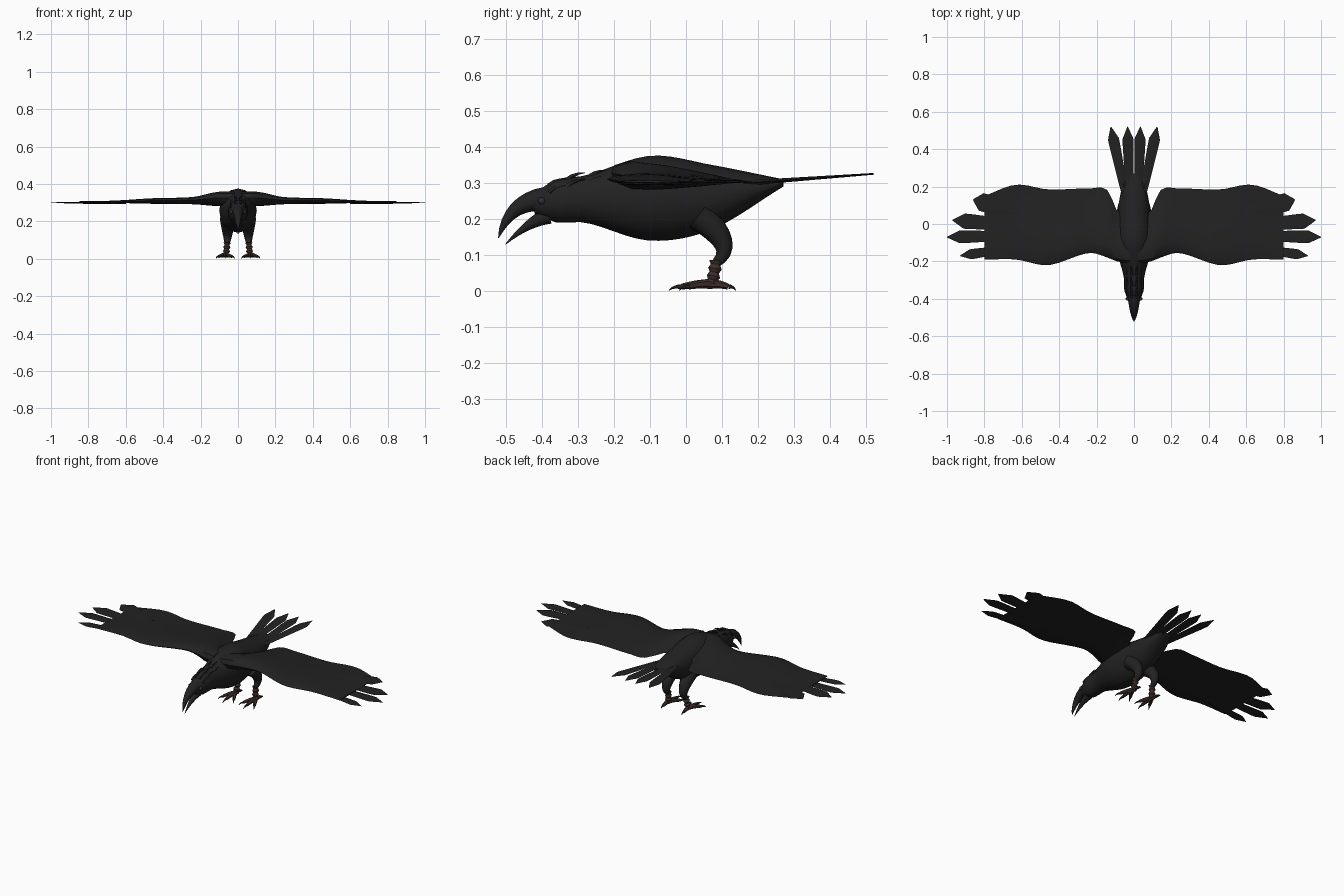
import bpy
import bmesh
from math import cos, sin, tau, radians
from mathutils import Vector

if "Cube" in bpy.data.objects:
    bpy.data.objects.remove(bpy.data.objects["Cube"])


def material(name, red, green, blue):
    mat = bpy.data.materials.new(name)
    mat.use_nodes = True
    mat.diffuse_color = (red, green, blue, 1)
    shader = mat.node_tree.nodes["Principled BSDF"]
    shader.inputs["Base Color"].default_value = mat.diffuse_color
    shader.inputs["Roughness"].default_value = .8
    return mat


BLACK = material("feather black", .016, .016, .016)
BROWN = material("leg brown", .05, .03, .025)
CLAW = material("claw dark brown", .025, .02, .015)
EYE = material("eye grey", .03, .03, .03)


def finish(name, bm, mat, mirror, angle):
    bmesh.ops.recalc_face_normals(bm, faces=bm.faces)
    mesh = bpy.data.meshes.new(name)
    bm.to_mesh(mesh)
    bm.free()
    mesh.materials.append(mat)
    obj = bpy.data.objects.new(name, mesh)
    bpy.context.collection.objects.link(obj)
    bpy.ops.object.select_all(action="DESELECT")
    obj.select_set(True)
    bpy.context.view_layer.objects.active = obj
    bpy.ops.object.shade_smooth_by_angle(angle=radians(angle))
    if mirror:
        obj.modifiers.new("both sides", "MIRROR")


def loft(name, rings, mat, mirror=True, angle=50):
    """Skin a row of equal closed rings and cap both ends."""
    bm = bmesh.new()
    rows = [[bm.verts.new(point) for point in ring] for ring in rings]
    for near, far in zip(rows, rows[1:]):
        for i in range(len(near)):
            bm.faces.new((near[i - 1], near[i], far[i], far[i - 1]))
    bm.faces.new(rows[0])
    bm.faces.new(rows[-1])
    finish(name, bm, mat, mirror, angle)


def steps(count):
    return [i / count for i in range(count + 1)]


def turns(sides):
    return [tau * i / sides for i in range(sides)]


def curve(stations, x):
    """Smooth values at x through stations whose first entry is x."""
    last = len(stations) - 1
    i = max(k for k in range(last) if k == 0 or stations[k][0] <= x)

    def slope(k):
        before, after = stations[max(k - 1, 0)], stations[min(k + 1, last)]
        run = after[0] - before[0]
        return [(b - a) / run for a, b in zip(before, after)]

    start, end = stations[i], stations[i + 1]
    run = end[0] - start[0]
    t = (x - start[0]) / run
    ease = t * t * (3 - 2 * t)
    leave, arrive = t * (1 - t) ** 2 * run, t * t * (t - 1) * run
    return [a + (b - a) * ease + leave * m + arrive * n
            for a, b, m, n in zip(start, end, slope(i), slope(i + 1))][1:]


def limb(name, start, bend, end, radius, mat, mirror=True, sides=8, count=8):
    """Round limb along a bent path; radius is a rule from root to tip."""
    start, bend, end = Vector(start), Vector(bend), Vector(end)
    rings = []
    for t in steps(count):
        centre = start.lerp(bend, t).lerp(bend.lerp(end, t), t)
        ahead = (bend - start).lerp(end - bend, t).normalized()
        across = ahead.cross(Vector((1, 0, 0))).normalized()
        other = ahead.cross(across)
        rings.append([centre + radius(t) * (across * cos(a) + other * sin(a))
                      for a in turns(sides)])
    loft(name, rings, mat, mirror)


def taper(root, tip=.001):
    return lambda t: root + (tip - root) * t


def feather(name, base, tip, width, thick):
    """Flat pointed blade, widest near its end."""
    base, tip = Vector(base), Vector(tip)
    side = (tip - base).cross(Vector((0, 0, 1))).normalized()
    rings = []
    for t in steps(12):
        centre = base.lerp(tip, t)
        edge = side * width / 2 * min(.6 + t / 2, .06 + 5.5 * (1 - t))
        up = Vector((0, 0, thick / 2 * (1 - .7 * t)))
        rings.append([centre + edge, centre + up, centre - edge, centre - up])
    loft(name, rings, BLACK, angle=30)


# Body, neck and head: y, top, bottom; flatter toward the tail
BODY = [(-.42, .27, .215), (-.36, .31, .19), (-.28, .32, .19),
        (-.1, .375, .14), (.07, .35, .17), (.27, .31, .29)]
rings = []
for t in steps(22):
    y = BODY[0][0] + t * (BODY[-1][0] - BODY[0][0])
    top, bottom = curve(BODY, y)
    tall = (top - bottom) / 2
    wide = .85 * tall + min(.03, max(0, .15 * y))
    rings.append([(wide * cos(a), y, bottom + tall + tall * sin(a))
                  for a in turns(16)])
loft("body", rings, BLACK, mirror=False)

# Open beak
limb("upper_beak", (0, -.39, .255), (0, -.49, .25), (0, -.52, .147),
     lambda t: .033 * (1 - t) ** .8 + .001, BLACK, mirror=False)
limb("lower_beak", (0, -.38, .21), (0, -.44, .19), (0, -.5, .13),
     taper(.024), BLACK, mirror=False)

# Eyes
bm = bmesh.new()
bmesh.ops.create_uvsphere(bm, u_segments=12, v_segments=8, radius=.01)
bmesh.ops.translate(bm, verts=bm.verts, vec=(.035, -.4, .25))
finish("eyes", bm, EYE, True, 60)

# Ruffled tufts on the crown and nape
for y in (-.38, -.33, -.27):
    for x in (.012, .035):
        root = Vector((x, y, curve(BODY, y)[0] - 17 * x * x - .005))
        limb("crest_tuft", root, root + Vector((0, .02, .02)),
             root + Vector((.005, .05, .02)), taper(.009), BLACK, sides=5, count=3)

# Wings: x, leading edge, trailing edge, thickness
WING = [(.02, -.21, .04, .08), (.09, -.2, .07, .08), (.14, -.18, .18, .07),
        (.24, -.155, .19, .04), (.46, -.22, .185, .03),
        (.63, -.19, .21, .015), (.8, -.19, .15, .006)]
rings = []
for t in steps(24):
    x = WING[0][0] + t ** 1.5 * (WING[-1][0] - WING[0][0])
    front, back, thick = curve(WING, x)
    ring = []
    for a in turns(14):
        chord = (1 - cos(a)) / 2
        lift = thick * (1 - chord) * (.3 + .75 * sin(a))
        ring.append((x, front + (back - front) * chord, .302 + lift))
    rings.append(ring)
loft("wing", rings, BLACK, angle=40)

# Spread feathers at the wing tips
for x, y in ((.93, -.17), (1, -.07), (.97, .02), (.86, .13)):
    height = .302 + y / 30
    feather("wing_tip_feather", (.6, .6 * y - .02, height), (x, y, height),
            .08 + .15 * y, .008)

# Forked tail
for x in (.034, .124):
    feather("tail_feather", (.016 + x / 5, .13, .297), (x, .52, .325), .06, .016)

# Feathered thighs and ridged shanks
limb("thigh", (.055, .035, .21), (.055, .145, .125), (.058, .083, .078),
     taper(.042, .013), BLACK, sides=10)
limb("shank", (.058, .083, .085), (.06, .08, .05), (.065, .07, .02),
     lambda t: .016 + .003 * cos(3 * tau * t), BROWN, count=12)

# Three toes forward and one back, each with a claw
foot = Vector((.068, .068, .02))
for degrees, length in ((-30, .1), (0, .115), (30, .1), (180, .07)):
    a = radians(degrees)
    reach = Vector((sin(a), -cos(a), 0)) * length
    knuckle = foot + reach * .7 - Vector((0, 0, .008))
    limb("toe", foot, foot + reach * .4, knuckle, taper(.014, .008), BROWN, sides=6)
    tip = foot + reach
    tip.z = .002
    limb("claw", knuckle, foot + reach * .9 - Vector((0, 0, .006)), tip,
         taper(.007), CLAW, sides=6, count=4)
